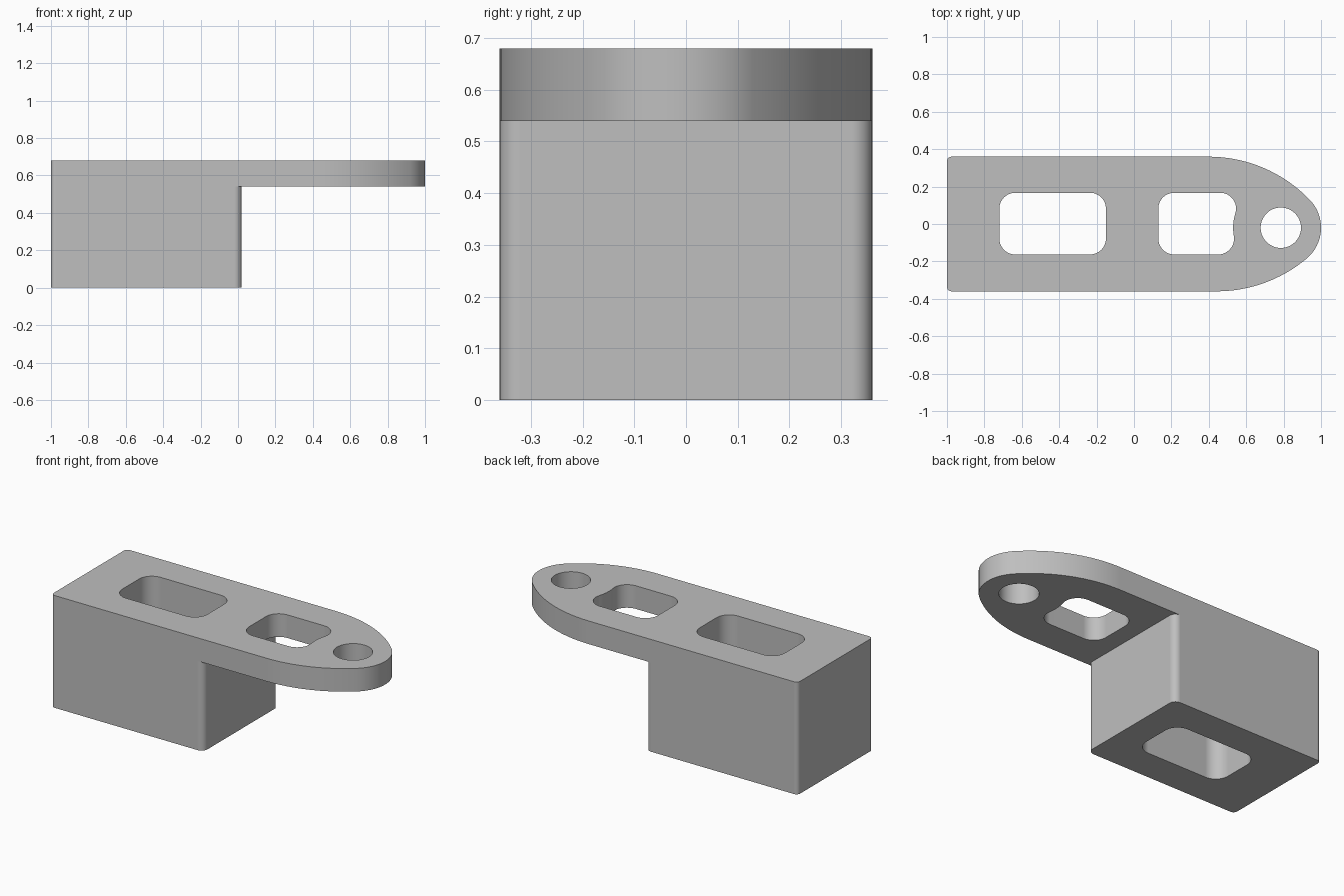
import bpy
import bmesh
from math import atan2, cos, sin, pi, radians, sqrt

default_cube = bpy.data.objects.get("Cube")
if default_cube:
    bpy.data.objects.remove(default_cube, do_unlink=True)

HALF = 0.36           # half width of the body
TOP = 0.68            # upper surface
STEP = 0.54           # underside of the overhanging plate
BLOCK_END = 0.02      # where the tall block stops
EYE = (0.785, -0.02)  # centre shared by the rounded nose and the round hole

grey = bpy.data.materials.new("plain grey")
grey.use_nodes = True
grey.diffuse_color = (0.52, 0.52, 0.52, 1)
grey.node_tree.nodes["Principled BSDF"].inputs["Base Color"].default_value = grey.diffuse_color


def arc(centre, r, start, end, n=12):
    """Points along an arc; angles in radians."""
    return [(centre[0] + r * cos(start + (end - start) * i / n),
             centre[1] + r * sin(start + (end - start) * i / n)) for i in range(n + 1)]


def rounded_rect(x0, x1, y0, y1, r):
    corners = [(x1 - r, y1 - r), (x0 + r, y1 - r), (x0 + r, y0 + r), (x1 - r, y0 + r)]
    return [p for i, c in enumerate(corners) for p in arc(c, r, i * pi / 2, (i + 1) * pi / 2)]


def prism(name, outline, z0, z1):
    """Extrude a plan outline between two heights."""
    bm = bmesh.new()
    face = bm.faces.new([bm.verts.new((x, y, z0)) for x, y in outline])
    grown = bmesh.ops.extrude_face_region(bm, geom=[face])["geom"]
    bmesh.ops.translate(bm, vec=(0, 0, z1 - z0),
                        verts=[g for g in grown if isinstance(g, bmesh.types.BMVert)])
    bmesh.ops.remove_doubles(bm, verts=bm.verts, dist=1e-5)
    bmesh.ops.recalc_face_normals(bm, faces=bm.faces)
    mesh = bpy.data.meshes.new(name)
    bm.to_mesh(mesh)
    bm.free()
    mesh.materials.append(grey)
    obj = bpy.data.objects.new(name, mesh)
    bpy.context.collection.objects.link(obj)
    return obj


def cut(body, outline, z0=-0.1, z1=TOP + 0.1):
    """Subtract a prism from the body and discard the cutter."""
    cutter = prism("cutter", outline, z0, z1)
    cutter.hide_render = True
    mod = body.modifiers.new("cut", "BOOLEAN")
    mod.operation, mod.solver, mod.object = "DIFFERENCE", "EXACT", cutter
    bpy.context.view_layer.objects.active = body
    bpy.ops.object.modifier_apply(modifier=mod.name)
    bpy.data.objects.remove(cutter, do_unlink=True)


# Body plan: square tail, straight sides, big side arcs tangent to the nose
NOSE, SIDE, TAIL = 0.215, 0.75, 0.025


def side_arc(sign):
    """Centre and end angle of the side arc that meets the nose circle."""
    cy = sign * (HALF - SIDE)
    dy = EYE[1] - cy
    dx = sqrt((SIDE - NOSE) ** 2 - dy ** 2)
    return (EYE[0] - dx, cy), atan2(dy, dx)


low_c, low_a = side_arc(-1)
up_c, up_a = side_arc(1)
plan = (arc((-1 + TAIL, HALF - TAIL), TAIL, pi / 2, pi, 8)
        + arc((-1 + TAIL, -HALF + TAIL), TAIL, pi, 1.5 * pi, 8)
        + arc(low_c, SIDE, -pi / 2, low_a, 16)
        + arc(EYE, NOSE, low_a, up_a, 24)
        + arc(up_c, SIDE, up_a, pi / 2, 16))
body = prism("bracket_body", plan, 0, TOP)

# Space under the plate, leaving rounded block corners
R = 0.04
inner = BLOCK_END - R
cut(body, arc((inner, HALF - R), R, pi / 2, 0) + arc((inner, -HALF + R), R, 0, -pi / 2)
    + [(inner, -0.6), (1.2, -0.6), (1.2, 0.6), (inner, 0.6)], z1=STEP)

# Long pocket through the block
Y0, Y1, FILLET = -0.163, 0.167, 0.085
cut(body, rounded_rect(-0.72, -0.15, Y0, Y1, FILLET))

# Short pocket whose end wall curves around the round hole
WALL = 0.255


def end_fillet(cy):
    dy = cy - EYE[1]
    dx = sqrt((WALL + FILLET) ** 2 - dy ** 2)
    return (EYE[0] - dx, cy), atan2(-dy, dx)


up_f, up_t = end_fillet(Y1 - FILLET)
low_f, low_t = end_fillet(Y0 + FILLET)
cut(body, arc((0.13 + FILLET, Y1 - FILLET), FILLET, pi / 2, pi)
    + arc((0.13 + FILLET, Y0 + FILLET), FILLET, pi, 1.5 * pi)
    + arc(low_f, FILLET, -pi / 2, low_t)
    + arc(EYE, WALL, pi + low_t, pi + up_t)
    + arc(up_f, FILLET, up_t, pi / 2))

# Round hole in the nose
cut(body, arc(EYE, 0.108, 0, 2 * pi, 48))

# Smooth walls with crisp rims
bpy.ops.object.select_all(action="DESELECT")
body.select_set(True)
bpy.context.view_layer.objects.active = body
bpy.ops.object.shade_smooth_by_angle(angle=radians(30))
body.modifiers.new("flat_normals", "WEIGHTED_NORMAL").keep_sharp = True
